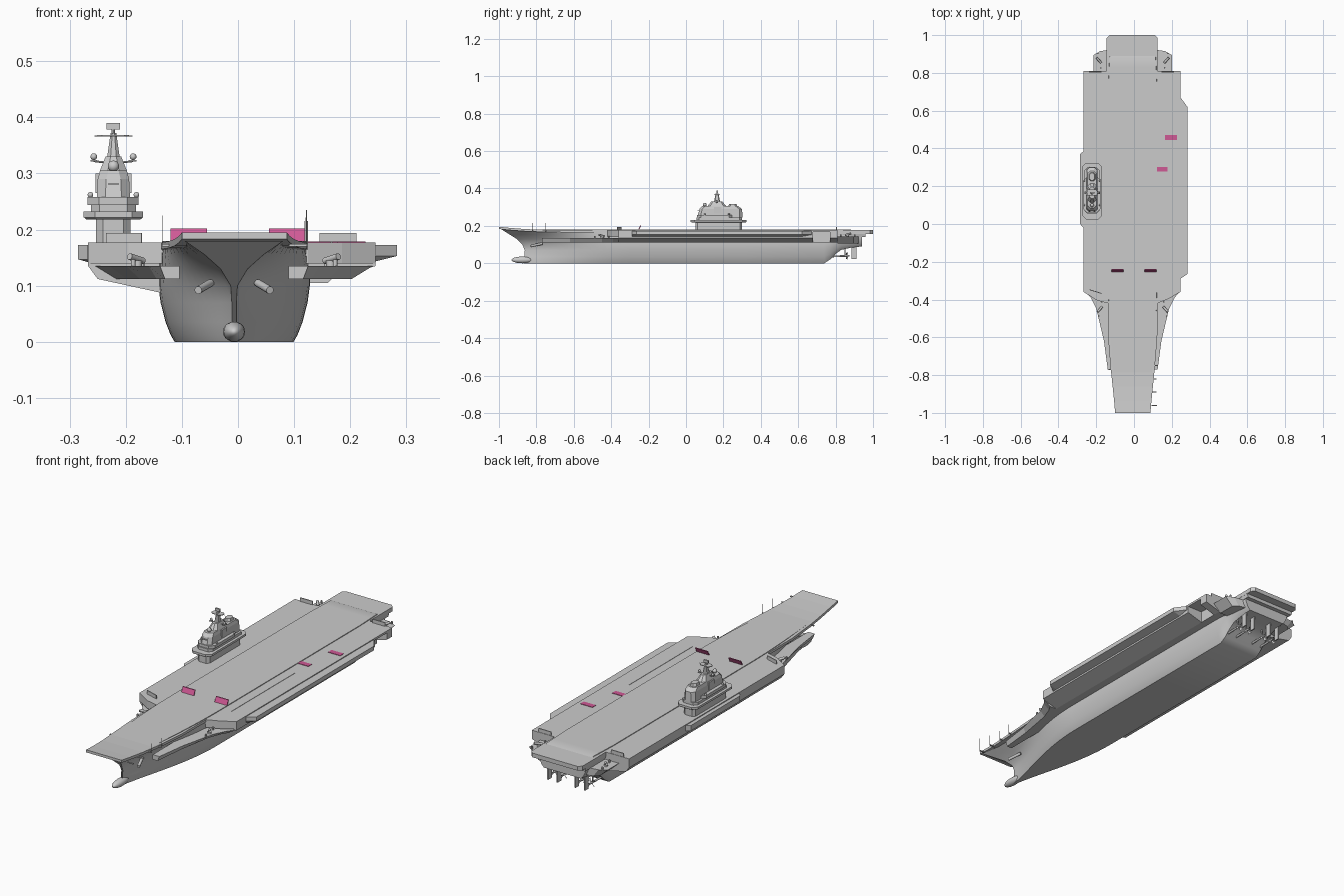
import bpy, bmesh, math
from mathutils import Vector

CX = -0.007  # hull centreline
pink = bpy.data.materials.new("deflector_pink")
pink.diffuse_color = (0.62, 0.1, 0.3, 1)


def mesh(name, verts, faces, smooth=None, mat=None):
    me = bpy.data.meshes.new(name)
    me.from_pydata(verts, [], faces)
    bm = bmesh.new()
    bm.from_mesh(me)
    bmesh.ops.remove_doubles(bm, verts=bm.verts, dist=1e-5)
    bmesh.ops.recalc_face_normals(bm, faces=bm.faces)
    bm.to_mesh(me)
    bm.free()
    ob = bpy.data.objects.new(name, me)
    bpy.context.collection.objects.link(ob)
    if mat:
        me.materials.append(mat)
    if smooth:
        bpy.ops.object.select_all(action='DESELECT')
        bpy.context.view_layer.objects.active = ob
        ob.select_set(True)
        bpy.ops.object.shade_smooth_by_angle(angle=math.radians(smooth))
    return ob


def loft(name, rings, smooth=None, mat=None):
    n = len(rings[0])
    faces = [[k * n + i, k * n + (i + 1) % n, (k + 1) * n + (i + 1) % n, (k + 1) * n + i]
             for k in range(len(rings) - 1) for i in range(n)]
    faces += [list(range(n)), list(range((len(rings) - 1) * n, len(rings) * n))]
    return mesh(name, [v for r in rings for v in r], faces, smooth, mat)


def prism_z(name, pts, z0, z1, mat=None):
    return loft(name, [[(x, y, z) for x, y in pts] for z in (z0, z1)], mat=mat)


def prism_y(name, pts, y0, y1):
    return loft(name, [[(x, y, z) for x, z in pts] for y in (y0, y1)])


def box(name, x0, x1, y0, y1, z0, z1, mat=None):
    return prism_z(name, [(x0, y0), (x1, y0), (x1, y1), (x0, y1)], z0, z1, mat)


def rod(name, a, b, r, n=10, r2=None):
    a, b = Vector(a), Vector(b)
    q = (b - a).to_track_quat('Z', 'Y')
    ang = [2 * math.pi * i / n for i in range(n)]
    return loft(name, [[tuple(p + q @ Vector((s * math.cos(t), s * math.sin(t), 0))) for t in ang]
                       for p, s in ((a, r), (b, r if r2 is None else r2))], smooth=40)


def ball(name, c, r, scale=(1, 1, 1)):
    bpy.ops.mesh.primitive_uv_sphere_add(segments=16, ring_count=10, radius=r, location=c)
    ob = bpy.context.object
    ob.name = name
    ob.scale = scale
    bpy.ops.object.shade_smooth()


def octagon(x0, x1, y0, y1, c, z):
    return [(x0 + c, y0, z), (x1 - c, y0, z), (x1, y0 + c, z), (x1, y1 - c, z),
            (x1 - c, y1, z), (x0 + c, y1, z), (x0, y1 - c, z), (x0, y0 + c, z)]


def mirror(pts):
    return [(2 * CX - x, y) for x, y in pts]


# Hull: each level is (z, stem y, half width at stem, full half width)
levels = [(0.18, -0.985, 0.088, 0.128), (0.155, -0.945, 0.052, 0.133), (0.13, -0.905, 0.024, 0.135),
          (0.10, -0.875, 0.006, 0.135), (0.07, -0.862, 0.004, 0.131), (0.035, -0.865, 0.004, 0.122),
          (0.012, -0.87, 0.004, 0.113), (0.0, -0.87, 0.003, 0.106)]


def hull_ring(points):
    return [(CX + w, y, z) for w, y, z in points] + [(CX - w, y, z) for w, y, z in reversed(points)]


rings = []
for i in range(15):
    t = i / 14
    rings.append(hull_ring([(w0 + (w1 - w0) * math.sin(t * math.pi / 2) ** 1.25,
                             ys + (-0.3 - ys) * t, z) for z, ys, w0, w1 in levels]))
for y, rise, k in ((0.3, 0, 1), (0.74, 0, 1), (0.77, 0.02, 0.99), (0.8, 0.05, 0.98),
                   (0.83, 0.072, 0.97), (0.88, 0.083, 0.95), (0.94, 0.09, 0.92)):
    top = 0.16 if y > 0.9 else 0.18
    rings.append(hull_ring([(w * k, y, min(top, z + rise * (1 - z / 0.18))) for z, _, _, w in levels]))
loft("hull", rings, smooth=35)
ball("bulbous_bow", (CX, -0.875, 0.018), 0.018, (1.1, 3.2, 1))

# Bow deck with ramp
rows = [(-1.0, -0.10, 0.087, 0.195), (-0.94, -0.105, 0.092, 0.189), (-0.86, -0.113, 0.10, 0.183),
        (-0.76, -0.124, 0.11, 0.179), (-0.6, -0.137, 0.123, 0.177), (-0.36, -0.137, 0.125, 0.177)]
loft("bow_deck", [[(a, y, z), (b, y, z), (b, y, z - 0.012), (a, y, z - 0.012)] for y, a, b, z in rows])

# Main deck and overhanging sides, with a lift opening on the right
left = [(-0.267, 0.177), (-0.267, 0.135), (-0.25, 0.112), (-0.14, 0.088), (0.128, 0.112)]
full = left + [(0.165, 0.112), (0.245, 0.135), (0.245, 0.177)]
notch = left + [(0.165, 0.112), (0.165, 0.167), (0.245, 0.167), (0.245, 0.177)]
prism_y("main_deck", full, -0.36, 0.68)
prism_y("lift_bay", notch, 0.68, 0.77)
prism_y("aft_deck", full, 0.77, 0.81)
prism_z("deck_shoulder", [(-0.135, -0.42), (-0.195, -0.405), (-0.267, -0.36), (0.245, -0.36),
                          (0.185, -0.395), (0.125, -0.42)], 0.14, 0.177)
prism_z("stern_deck", [(0.125, 0.81), (0.125, 0.985), (0.11, 1.0), (-0.13, 1.0),
                       (-0.145, 0.985), (-0.145, 0.81)], 0.157, 0.177)
prism_y("stern_gallery", [(-0.14, 0.14), (0.12, 0.14), (0.125, 0.16), (-0.145, 0.16)], 0.81, 0.96)

# Side galleries
loft("right_catwalk", [[(0.24, a, 0.173), (0.24, a, 0.142), (x, b, 0.153), (x, b, 0.173)]
                       for a, b, x in ((-0.29, -0.29, 0.246), (-0.265, -0.265, 0.283),
                                       (0.62, 0.62, 0.283), (0.67, 0.67, 0.246))])
loft("left_catwalk", [[(-0.26, y, 0.173), (-0.26, y, 0.14), (x, y, 0.147), (x, y, 0.173)]
                      for y, x in ((-0.02, -0.268), (0.0, -0.285), (0.37, -0.285), (0.385, -0.268))])

# Gun platforms at bow and stern, mirrored
fore = [(0.09, -0.77), (0.125, -0.77), (0.145, -0.62), (0.185, -0.45), (0.215, -0.39),
        (0.24, -0.36), (0.09, -0.36)]
aft = [(0.1, 0.81), (0.2, 0.81), (0.2, 0.895), (0.165, 0.915), (0.1, 0.925)]
for side, f in (("right", lambda p: p), ("left", mirror)):
    lo = [(0.09 + (x - 0.09) * 0.75, y) for x, y in fore]
    loft(side + "_fore_platform", [[(x, y, 0.112) for x, y in f(lo)],
                                   [(x, y, 0.135) for x, y in f(fore)]])
    low = [(0.1 + (x - 0.1) * 0.6, y) for x, y in aft]
    loft(side + "_aft_platform", [[(x, y, 0.105) for x, y in f(low)],
                                  [(x, y, 0.142) for x, y in f(aft)]])
    for gx, gy, d, z in ((0.165, -0.45, -1, 0.135), (0.17, 0.865, 1, 0.142)):
        (x, y), = f([(gx, gy)])
        s = 1 if side == "right" else -1
        rod(side + "_gun_mount", (x, y, z), (x, y, z + 0.01), 0.008)
        rod(side + "_gun", (x - 0.01 * s, y - 0.012 * d, z + 0.009),
            (x + 0.014 * s, y + 0.015 * d, z + 0.017), 0.006)
        for k in (-1, 1):
            rod(side + "_bollard", (x + k * 0.008 * s, y + k * 0.038 * d, z),
                (x + k * 0.008 * s, y + k * 0.038 * d, z + 0.012), 0.004)
    # Anchors
    (ax, ay), = f([(0.045, -0.80)])
    s = 1 if ax > 0 else -1
    rod(side + "_anchor_pipe", (ax - 0.01 * s, ay + 0.03, 0.105), (ax + 0.012 * s, ay - 0.03, 0.092), 0.007)
    # Shafts, propellers and rudders
    for px in (0.04, 0.09):
        (x, y), = f([(px, 0.87)])
        rod(side + "_shaft", (x, 0.74, 0.035), (x, 0.87, 0.04), 0.005)
        rod(side + "_strut", (x, 0.85, 0.04), (x, 0.85, 0.09), 0.003, 6)
        rod(side + "_hub", (x, 0.852, 0.04), (x, 0.875, 0.04), 0.007, 10, 0.003)
        for b in range(4):
            a = math.pi / 4 + b * math.pi / 2
            u, v = math.cos(a), math.sin(a)
            mesh(side + "_blade", [(x, 0.86, 0.04), (x + 0.02 * u - 0.007 * v, 0.855, 0.04 + 0.02 * v + 0.007 * u),
                                   (x + 0.023 * u + 0.007 * v, 0.866, 0.04 + 0.023 * v - 0.007 * u)], [(0, 1, 2)])
        prism_y(side + "_rudder", [(x - 0.003, 0.022), (x + 0.003, 0.022),
                                   (x + 0.003, 0.088), (x - 0.003, 0.088)], 0.885, 0.912)

# Deck screens
for x0 in (-0.237, 0.145):
    box("aft_screen", x0, x0 + 0.066, 0.803, 0.808, 0.177, 0.194)
prism_z("fore_screen", [(-0.235, -0.35), (-0.172, -0.37), (-0.171, -0.366), (-0.234, -0.346)], 0.177, 0.194)

# Blast deflectors: two raised, two lying flat
for x0 in (-0.12, 0.055):
    loft("raised_deflector", [[(x, -0.257, 0.177), (x, -0.252, 0.177), (x, -0.239, 0.202),
                               (x, -0.244, 0.202)] for x in (x0, x0 + 0.065)], mat=pink)
for x0, y0 in ((0.163, 0.445), (0.113, 0.277)):
    box("flat_deflector", x0, x0 + 0.064, y0, y0 + 0.026, 0.176, 0.179, pink)
box("deck_track", 0.165, 0.168, -0.29, 0.19, 0.176, 0.1785)

# Arresting wire supports
for y0 in (0.545, 0.625, 0.71):
    for i in range(9):
        x, y = -0.085 + i * 0.02, y0 + i * 0.0035
        box("wire_support", x - 0.002, x + 0.002, y - 0.002, y + 0.002, 0.177, 0.179)

# Bow whip aerials
for x, y, h in ((0.122, -0.96, 0.235), (0.12, -0.89, 0.222), (0.118, -0.82, 0.215), (0.124, -0.75, 0.215),
                (-0.135, -0.77, 0.225)):
    rod("aerial", (x, y, 0.172), (x, y, h), 0.0008, 5)
    box("aerial_bracket", min(x, x * 0.75), max(x, x * 0.75), y - 0.003, y + 0.003, 0.17, 0.174)

# Island superstructure: (x0, x1, y0, y1, chamfer, z) pairs
tiers = {
    "island_base": [(-0.253, -0.192, 0.05, 0.3, 0.012, 0.177), (-0.253, -0.192, 0.05, 0.3, 0.012, 0.222)],
    "island_gallery": [(-0.27, -0.174, 0.03, 0.318, 0.02, 0.218), (-0.275, -0.169, 0.025, 0.323, 0.02, 0.222),
                       (-0.275, -0.169, 0.025, 0.323, 0.02, 0.232)],
    "island_neck": [(-0.262, -0.182, 0.055, 0.3, 0.015, 0.232), (-0.262, -0.182, 0.055, 0.3, 0.015, 0.245)],
    "bridge_deck": [(-0.268, -0.177, 0.06, 0.25, 0.02, 0.244), (-0.268, -0.177, 0.06, 0.25, 0.02, 0.258)],
    "bridge_tower": [(-0.252, -0.192, 0.06, 0.302, 0.015, 0.244), (-0.25, -0.194, 0.072, 0.3, 0.015, 0.29),
                     (-0.246, -0.198, 0.085, 0.28, 0.015, 0.305)],
    "mast_base": [(-0.246, -0.198, 0.115, 0.215, 0.014, 0.305), (-0.236, -0.208, 0.135, 0.195, 0.009, 0.33)],
    "funnel": [(-0.24, -0.204, 0.225, 0.275, 0.01, 0.3), (-0.236, -0.208, 0.23, 0.27, 0.01, 0.318)],
    "mast": [(-0.233, -0.211, 0.15, 0.182, 0.006, 0.33), (-0.227, -0.217, 0.158, 0.174, 0.003, 0.372)],
    "mast_platform": [(-0.25, -0.194, 0.15, 0.182, 0.008, 0.366), (-0.25, -0.194, 0.15, 0.182, 0.008, 0.369)],
}
for name, secs in tiers.items():
    loft(name, [octagon(*s) for s in secs])
rod("mast_yard", (-0.256, 0.166, 0.367), (-0.188, 0.166, 0.367), 0.0012, 6)
rod("mast_pole", (-0.222, 0.166, 0.37), (-0.222, 0.166, 0.38), 0.003, 8)
box("top_radar", -0.234, -0.21, 0.162, 0.17, 0.378, 0.39)
ball("main_radome", (-0.222, 0.1, 0.313), 0.01)
for x in (-0.257, -0.187):
    ball("upper_radome", (x, 0.165, 0.33), 0.006)
    rod("upper_radome_arm", (x, 0.165, 0.322), (-0.222, 0.165, 0.318), 0.002, 6)
    box("radome_shelf", x - 0.006, x + 0.006, 0.158, 0.172, 0.321, 0.324)
for x in (-0.263, -0.181):
    for y in (0.1, 0.23):
        ball("lower_radome", (x, y, 0.262), 0.005)
for x in (-0.25, -0.194):
    box("side_panel", x - 0.004, x + 0.004, 0.15, 0.19, 0.265, 0.3)
box("bridge_window", -0.232, -0.212, 0.062, 0.08, 0.28, 0.282)
